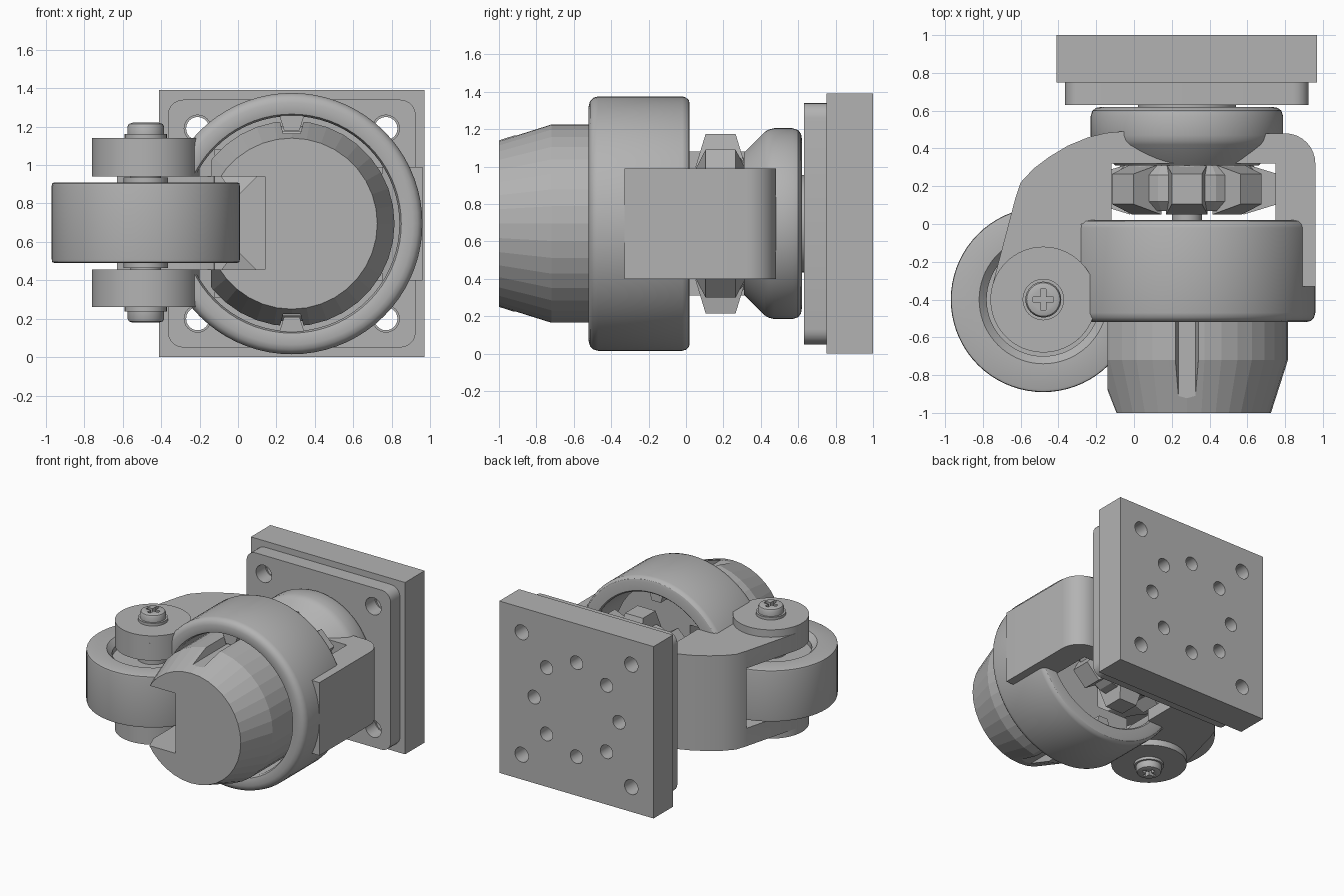
import bpy, bmesh, math
from mathutils import Vector, Matrix

cube = bpy.data.objects.get("Cube")
if cube:
    bpy.data.objects.remove(cube, do_unlink=True)

grey = bpy.data.materials.new("light_grey")
grey.use_nodes = True
grey.diffuse_color = (0.45, 0.45, 0.45, 1)
grey.node_tree.nodes["Principled BSDF"].inputs["Base Color"].default_value = grey.diffuse_color

CX, CZ = 0.28, 0.695          # main axis, along y
WHEEL = Vector((-0.48, -0.40, 0.70))
ALONG_Y = Matrix.Translation((CX, 0, CZ)) @ Matrix.Rotation(-math.pi / 2, 4, 'X')
ALONG_Z = Matrix.Translation(WHEEL)


def finish(name, bm, smooth=True):
    bmesh.ops.recalc_face_normals(bm, faces=bm.faces)
    mesh = bpy.data.meshes.new(name)
    bm.to_mesh(mesh)
    bm.free()
    mesh.materials.append(grey)
    ob = bpy.data.objects.new(name, mesh)
    bpy.context.collection.objects.link(ob)
    if smooth:
        shade(ob)
    return ob


def shade(ob):
    bpy.ops.object.select_all(action='DESELECT')
    ob.select_set(True)
    bpy.context.view_layer.objects.active = ob
    bpy.ops.object.shade_smooth_by_angle(angle=math.radians(32))


def lathe(name, profile, frame, steps=64, hollow=False, smooth=True):
    """Turn (radius, height) points about an axis; capped unless hollow."""
    bm = bmesh.new()
    rings = []
    for r, h in profile:
        angles = [math.tau * i / steps for i in range(steps)]
        rings.append([bm.verts.new(frame @ Vector((r * math.cos(a), r * math.sin(a), h)))
                      for a in angles])
    pairs = list(zip(rings, rings[1:]))
    if hollow:
        pairs.append((rings[-1], rings[0]))
    else:
        bm.faces.new(rings[0])
        bm.faces.new(rings[-1])
    for a, b in pairs:
        for i in range(steps):
            j = (i + 1) % steps
            bm.faces.new((a[i], a[j], b[j], b[i]))
    return finish(name, bm, smooth)


def prism(name, outline, low, high, axis='Z', smooth=True):
    """Extrude an outline in xy along z, or in xz along y."""
    bm = bmesh.new()
    place = (lambda p, h: (p[0], p[1], h)) if axis == 'Z' else (lambda p, h: (p[0], h, p[1]))
    a = [bm.verts.new(place(p, low)) for p in outline]
    b = [bm.verts.new(place(p, high)) for p in outline]
    bm.faces.new(a)
    bm.faces.new(b)
    for i in range(len(a)):
        j = (i + 1) % len(a)
        bm.faces.new((a[i], a[j], b[j], b[i]))
    return finish(name, bm, smooth)


def box(name, x, y, z):
    return prism(name, [(x[0], y[0]), (x[1], y[0]), (x[1], y[1]), (x[0], y[1])], *z, smooth=False)


def arc(cx, cy, r, start, end, steps=8):
    angles = [math.radians(start + (end - start) * i / steps) for i in range(steps + 1)]
    return [(cx + r * math.cos(a), cy + r * math.sin(a)) for a in angles]


def cut(ob, cutters, smooth=True):
    for c in cutters:
        c.hide_render = True
        mod = ob.modifiers.new("cut", 'BOOLEAN')
        mod.operation, mod.solver, mod.object = 'DIFFERENCE', 'EXACT', c
        with bpy.context.temp_override(object=ob, active_object=ob):
            bpy.ops.object.modifier_apply(modifier=mod.name)
    for c in set(cutters):
        bpy.data.objects.remove(c, do_unlink=True)
    if smooth:
        shade(ob)


def hole(x, z, r, low, high):
    return prism("hole_cutter", arc(x, z, r, 0, 345, 23), low, high, 'Y')


def wheel_slot(r=0.55):
    return lathe("slot_cutter", [(r, -0.245), (r, 0.24)], ALONG_Z)


def front_slot(y):
    return box("front_slot_cutter", (-0.9, 0.14), y, (0.455, 0.94))


# Mounting plate with corner holes and a circle of blind holes
corners = [(CX + sx * 0.49, CZ + sz * 0.495) for sx in (-1, 1) for sz in (-1, 1)]
plate = box("mounting_plate", (-0.41, 0.97), (0.75, 1.0), (0, 1.39))
cutters = [hole(x, z, 0.06, 0.7, 1.1) for x, z in corners]
cutters += [hole(CX + 0.38 * math.cos(k * math.pi / 4), CZ + 0.38 * math.sin(k * math.pi / 4),
                 0.055, 0.8, 1.1) for k in range(8)]
cut(plate, cutters)

# Rounded swivel plate in front of it
h, r = 0.645, 0.08
outline = []
for k, (sx, sz) in enumerate([(1, 1), (-1, 1), (-1, -1), (1, -1)]):
    outline += arc(CX + sx * (h - r), CZ + sz * (h - r), r, 90 * k, 90 * k + 90, 5)
swivel = prism("swivel_plate", outline, 0.63, 0.75, 'Y')
cut(swivel, [hole(x, z, 0.07, 0.6, 0.8) for x, z in corners])

# Swivel bearing and its neck
lathe("swivel_neck", [(0.26, 0.6), (0.26, 0.64)], ALONG_Y)
lathe("swivel_bearing", [(0.38, 0.31), (0.49, 0.42), (0.502, 0.44), (0.51, 0.47), (0.51, 0.57),
                         (0.5, 0.6), (0.48, 0.615), (0.45, 0.62)], ALONG_Y)

# Fork body: left side carries the wheel, right side is a plain arm
left_outline = [(CX, 0.32), (-0.12, 0.32), (-0.12, 0.02), (-0.28, 0.0)]
left_outline += arc(WHEEL.x, WHEEL.y, 0.28, 30, -195, 20)
left_outline += [(-0.63, 0.13), (-0.6, 0.22), (-0.53, 0.295), (-0.45, 0.355), (-0.35, 0.415),
                 (-0.24, 0.46), (-0.15, 0.482), (-0.06, 0.49), (CX, 0.49)]
fork = prism("wheel_fork", left_outline, 0.31, 1.08)
cut(fork, [wheel_slot()])
right_outline = [(CX, 0.32), (0.75, 0.32), (0.75, 0), (0.89, -0.1), (0.89, -0.33), (0.96, -0.33)]
right_outline += arc(0.8, 0.32, 0.16, 0, 90) + [(CX, 0.48)]
prism("plain_arm", right_outline, 0.40, 0.99)
for name, low, high in (("upper", 0.24, 0.44), ("lower", -0.44, -0.245)):
    lathe(name + "_axle_boss", [(0.28, low), (0.28, high)], ALONG_Z)

# Housing ring around the foot, with two inner guide keys
housing = lathe("housing_ring", [
    (0.56, -0.49), (0.57, -0.515), (0.59, -0.52), (0.63, -0.52), (0.655, -0.513), (0.673, -0.495),
    (0.68, -0.47), (0.68, -0.02), (0.674, 0.0), (0.66, 0.015), (0.64, 0.02), (0.57, 0.02),
    (0.56, 0.01)], ALONG_Y, 72, hollow=True)
cut(housing, [wheel_slot(), front_slot((-0.9, -0.40))])
for s, name in ((1, "upper"), (-1, "lower")):
    key = [(CX - 0.07, CZ + s * 0.58), (CX - 0.04, CZ + s * 0.485),
           (CX + 0.04, CZ + s * 0.485), (CX + 0.07, CZ + s * 0.58)]
    prism(name + "_guide_key", key, -0.50, -0.02, 'Y', False)

# Levelling foot: tapered drum, flat-cut beside the wheel and grooved for the keys
foot = lathe("levelling_foot", [(0.445, -1.0), (0.535, -0.72), (0.535, -0.25)],
             ALONG_Y, 36, smooth=False)
cutters = [front_slot((-1.2, 0.1)), box("side_cutter", (-0.6, -0.14), (-1.2, 0.1), (0, 1.5))]
for s in (1, -1):
    groove = [(CX - 0.08, CZ + s * 0.6), (CX - 0.045, CZ + s * 0.47),
              (CX + 0.045, CZ + s * 0.47), (CX + 0.08, CZ + s * 0.6)]
    cutters.append(prism("groove_cutter", groove, -1.2, 0.1, 'Y', False))
cut(foot, cutters, smooth=False)
lathe("foot_stem", [(0.08, -0.3), (0.08, 0.1)], ALONG_Y, 24)

# Adjusting wheel: chamfered core with eight tapered teeth
lathe("adjuster_core", [(0.35, 0.07), (0.40, 0.12), (0.40, 0.26), (0.35, 0.31)],
      ALONG_Y, 16, smooth=False)
bm = bmesh.new()
for k in range(8):
    tooth = bmesh.ops.create_cube(bm, size=1)["verts"]
    for v in tooth:
        tip = v.co.x > 0
        v.co = Vector((0.48 if tip else 0.3, v.co.y * (0.16 if tip else 0.22),
                       0.185 + v.co.z * (0.16 if tip else 0.27)))
    turn = ALONG_Y @ Matrix.Rotation(k * math.pi / 4, 4, 'Z')
    bmesh.ops.transform(bm, matrix=turn, verts=tooth)
finish("adjuster_teeth", bm, smooth=False)

# Running wheel, recessed around the hub on both faces
half = [(0.115, 0.235), (0.115, 0.13), (0.30, 0.13), (0.30, 0.17), (0.34, 0.21),
        (0.475, 0.21), (0.487, 0.205), (0.49, 0.19)]
lathe("running_wheel", [(r, -z) for r, z in half] + [(r, z) for r, z in reversed(half)],
      ALONG_Z, 72)

# Axle washers and cross-slot screws at both ends
lathe("axle", [(0.08, -0.45), (0.08, 0.45)], ALONG_Z, 24)
for s, name in ((1, "upper"), (-1, "lower")):
    lathe(name + "_washer", [(0.11, s * 0.43), (0.11, s * 0.462)], ALONG_Z, 32)
    head = lathe(name + "_screw_head", [(0.095, s * 0.455), (0.095, s * 0.50), (0.088, s * 0.514),
                                        (0.07, s * 0.52)], ALONG_Z, 32)
    cross = []
    for dx, dy in ((0.055, 0.014), (0.014, 0.055)):
        z = sorted((WHEEL.z + s * 0.48, WHEEL.z + s * 0.55))
        cross.append(box("cross_cutter", (WHEEL.x - dx, WHEEL.x + dx),
                         (WHEEL.y - dy, WHEEL.y + dy), z))
    cut(head, cross)
